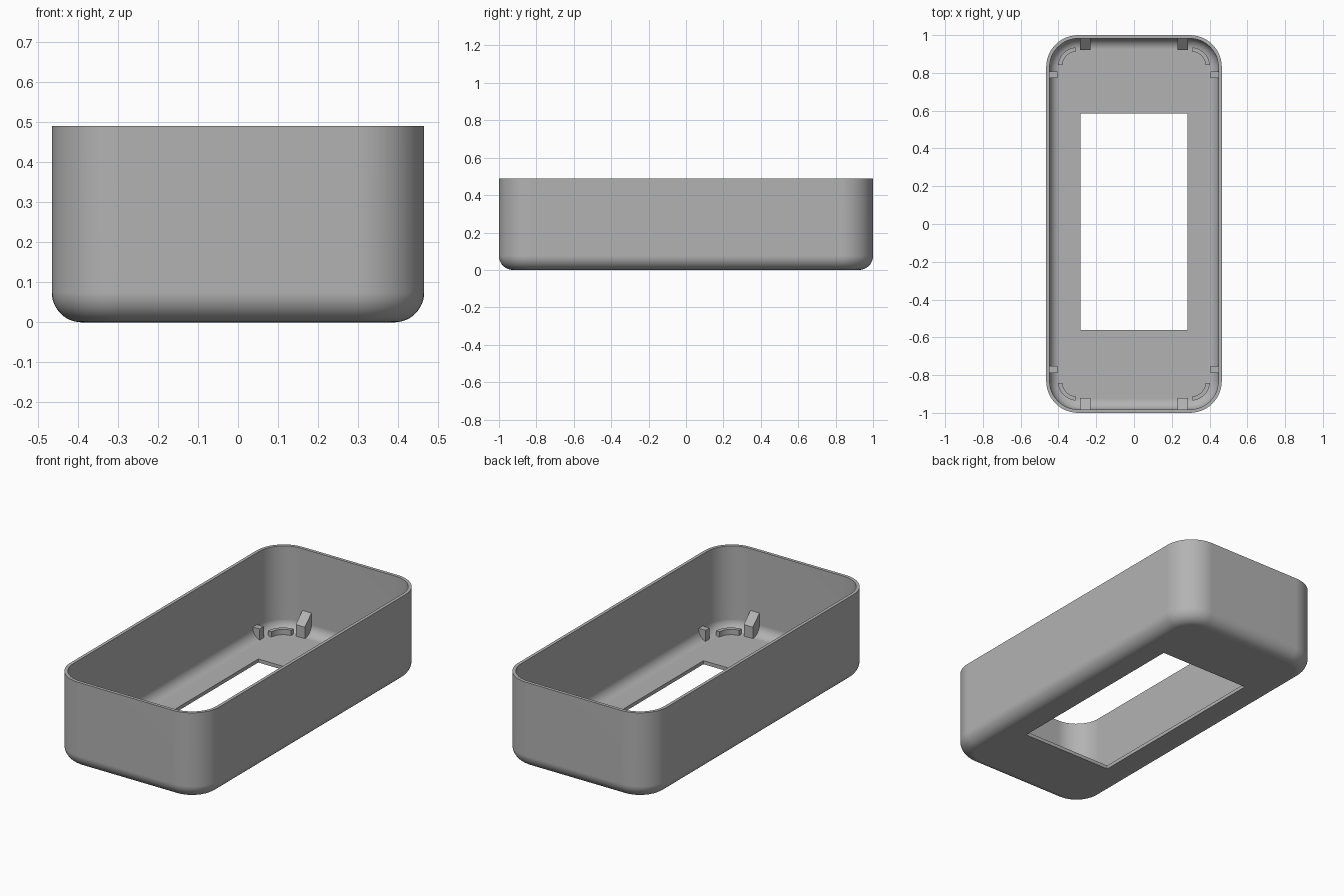
import bpy, bmesh, math

if "Cube" in bpy.data.objects:
    bpy.data.objects.remove(bpy.data.objects["Cube"])

HALF_X, HALF_Y, HEIGHT = 0.465, 1.0, 0.49
CORNER, FILLET, WALL = 0.17, 0.075, 0.018
FLOOR = 0.02
STEPS = 12

grey = bpy.data.materials.new("plain grey")
grey.use_nodes = True
grey.diffuse_color = (0.45, 0.45, 0.45, 1)
grey.node_tree.nodes["Principled BSDF"].inputs["Base Color"].default_value = grey.diffuse_color


def finish(bm, name):
    bmesh.ops.recalc_face_normals(bm, faces=bm.faces)
    mesh = bpy.data.meshes.new(name)
    bm.to_mesh(mesh)
    bm.free()
    mesh.materials.append(grey)
    obj = bpy.data.objects.new(name, mesh)
    bpy.context.collection.objects.link(obj)
    return obj


def select_only(obj):
    bpy.ops.object.select_all(action='DESELECT')
    obj.select_set(True)
    bpy.context.view_layer.objects.active = obj


def prism(name, outline, depth):
    """Solid from an outline of 3D points pushed along a depth vector."""
    bm = bmesh.new()
    face = bm.faces.new([bm.verts.new(p) for p in outline])
    out = bmesh.ops.extrude_face_region(bm, geom=[face])
    moved = [v for v in out["geom"] if isinstance(v, bmesh.types.BMVert)]
    bmesh.ops.translate(bm, verts=moved, vec=depth)
    return finish(bm, name)


def rounded_ring(bm, inset, z):
    r = CORNER - inset
    verts = []
    for q, (sx, sy) in enumerate([(1, 1), (-1, 1), (-1, -1), (1, -1)]):
        for i in range(STEPS + 1):
            a = (q + i / STEPS) * math.pi / 2
            verts.append(bm.verts.new((sx * (HALF_X - CORNER) + r * math.cos(a),
                                       sy * (HALF_Y - CORNER) + r * math.sin(a), z)))
    return verts


def fillet_profile(inset, base, radius):
    """Inset and height pairs running from the floor up to the wall."""
    angles = [i / STEPS * math.pi / 2 for i in range(STEPS + 1)]
    return [(inset + radius * (1 - math.sin(a)), base + radius * (1 - math.cos(a)))
            for a in angles]


# Tray shell: outer skin, rim and inner skin lofted as one closed solid
profile = fillet_profile(0, 0, FILLET) + [(0, HEIGHT), (WALL, HEIGHT)]
profile += reversed(fillet_profile(WALL, FLOOR, FILLET - WALL))
bm = bmesh.new()
rings = [rounded_ring(bm, inset, z) for inset, z in profile]
for low, high in zip(rings, rings[1:]):
    for i in range(len(low)):
        j = (i + 1) % len(low)
        bm.faces.new((low[i], low[j], high[j], high[i]))
bm.faces.new(rings[0])
bm.faces.new(rings[-1])
tray = finish(bm, "tray_shell")

# Rectangular window through the floor
cutter = prism("window_cutter", [(-0.283, -0.56, -0.1), (0.283, -0.56, -0.1),
                                 (0.283, 0.585, -0.1), (-0.283, 0.585, -0.1)], (0, 0, 0.2))
cutter.hide_render = True
cut = tray.modifiers.new("window", 'BOOLEAN')
cut.object, cut.operation, cut.solver = cutter, 'DIFFERENCE', 'EXACT'
select_only(tray)
bpy.ops.object.modifier_apply(modifier=cut.name)
bpy.data.objects.remove(cutter)
bpy.ops.object.shade_smooth_by_angle(angle=math.radians(35))
tray.modifiers.new("flat_floor_normals", 'WEIGHTED_NORMAL').keep_sharp = True

# Inner fittings, repeated in the four corners
for sx, side in ((1, "left"), (-1, "right")):
    for sy, end in ((1, "back"), (-1, "front")):
        tag = f"{end}_{side}"
        # Sloped wedge against the end wall
        x0 = sx * 0.257 - 0.028
        wall_y = HALF_Y - WALL / 2
        wedge = [(0.922, 0.01), (0.922, 0.085), (wall_y, 0.15), (wall_y, 0.075), (0.955, 0.02)]
        prism(f"end_wedge_{tag}", [(x0, sy * y, z) for y, z in wedge], (0.056, 0, 0))
        # Small tab in the fillet of the long wall
        tab = [(0.405, 0.01), (0.405, 0.085), (0.455, 0.085), (0.455, 0.06), (0.425, 0.02)]
        y0 = (0.79 if sy > 0 else -0.77) - 0.018
        prism(f"side_tab_{tag}", [(sx * x, y0, z) for x, z in tab], (0, 0.036, 0))
        # Quarter-ring rib on the floor
        arc = [math.radians(4 + 82 * i / STEPS) for i in range(STEPS + 1)]
        pts = [(0.1, a) for a in arc] + [(0.078, a) for a in reversed(arc)]
        rib = prism(f"corner_rib_{tag}",
                    [(sx * (0.302 + r * math.cos(a)), sy * (0.835 + r * math.sin(a)), 0.015)
                     for r, a in pts], (0, 0, 0.035))
        select_only(rib)
        bpy.ops.object.shade_smooth_by_angle(angle=math.radians(35))
